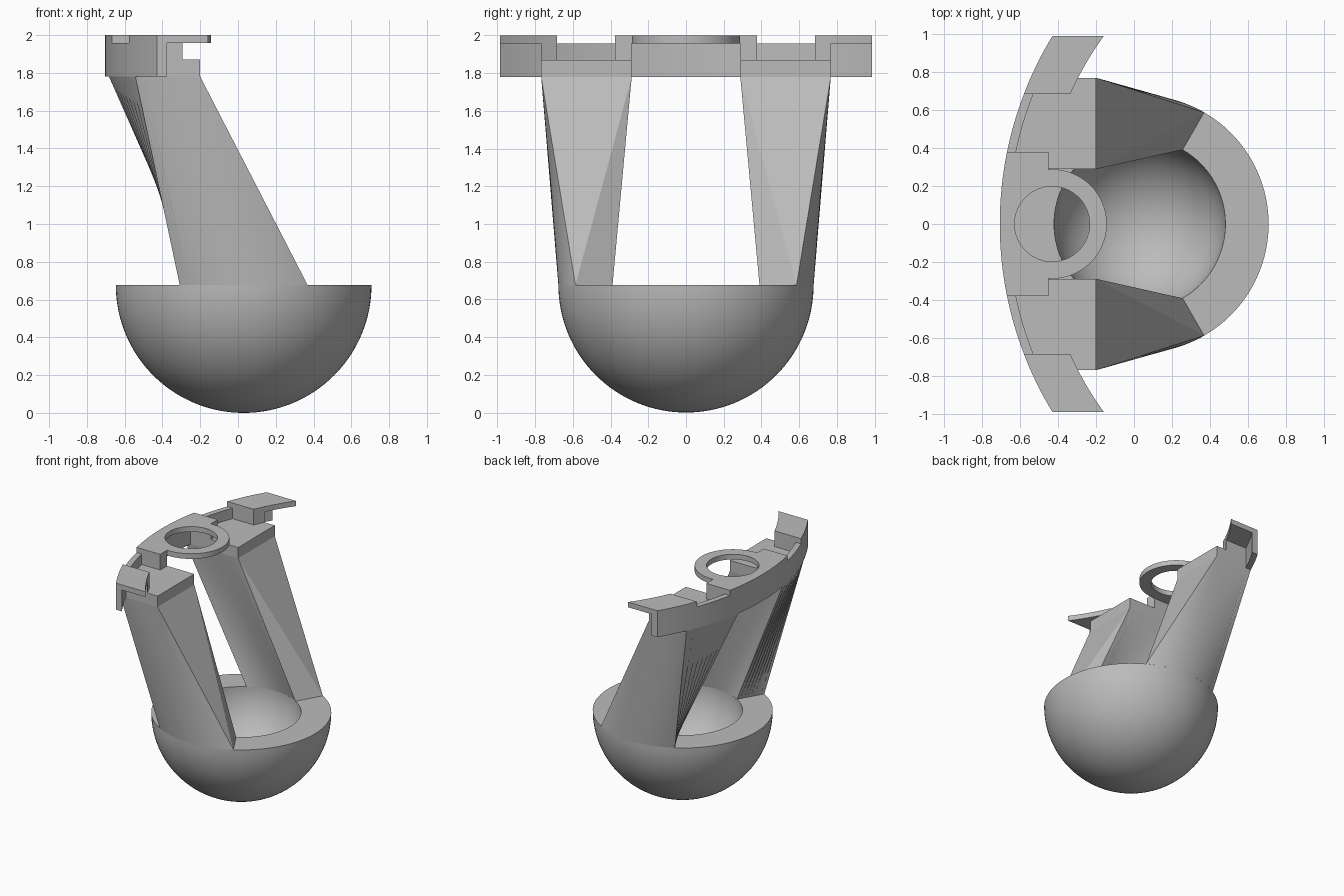
import bpy, bmesh, math
from mathutils import Vector

if "Cube" in bpy.data.objects:
    bpy.data.objects.remove(bpy.data.objects["Cube"], do_unlink=True)

grey = bpy.data.materials.new("plain_grey")
grey.use_nodes = True
colour = (0.5, 0.5, 0.5, 1)
grey.diffuse_color = colour
grey.node_tree.nodes["Principled BSDF"].inputs["Base Color"].default_value = colour

BOWL_X, BOWL_R, CAVITY_R = 0.03, 0.677, 0.45
RIM_Z = BOWL_R
ARC_X, ARC_R = 1.196, 1.901          # centre and radius of the curved back
WALL_R = ARC_R - 0.046               # inner face of the back wall
WING_R = ARC_R - 0.225               # front edge of the wings
BASE, BLOCK_TOP, PLATE, TOP = 1.78, 1.87, 1.957, 2.0
IN_Y, OUT_Y, FRONT_X = 0.288, 0.768, -0.2


def finish(name, bm, mirror=False):
    bmesh.ops.remove_doubles(bm, verts=bm.verts, dist=1e-5)
    bmesh.ops.recalc_face_normals(bm, faces=bm.faces)
    mesh = bpy.data.meshes.new(name)
    bm.to_mesh(mesh)
    bm.free()
    mesh.materials.append(grey)
    ob = bpy.data.objects.new(name, mesh)
    bpy.context.collection.objects.link(ob)
    bpy.ops.object.select_all(action='DESELECT')
    ob.select_set(True)
    bpy.context.view_layer.objects.active = ob
    bpy.ops.object.shade_smooth_by_angle(angle=math.radians(25))
    if mirror:
        mod = ob.modifiers.new("Mirror", 'MIRROR')
        mod.use_axis = (False, True, False)
        mod.use_clip = False
        mod.use_mirror_merge = False
    return ob


def lerp(a, b, t):
    return a + (b - a) * t


def arc_x(y, r):
    return ARC_X - math.sqrt(r * r - y * y)


def arc(y0, y1, r, n=16):
    ys = [lerp(y0, y1, i / n) for i in range(n + 1)]
    return [(arc_x(y, r), y) for y in ys]


def circle(x, r, a0, a1, n):
    angles = [math.radians(lerp(a0, a1, i / n)) for i in range(n + 1)]
    return [(x + r * math.cos(a), r * math.sin(a)) for a in angles]


def slab(name, loops, z0, z1, mirror=False):
    """Flat outline, with optional hole loops, extruded upward."""
    bm = bmesh.new()
    edges = []
    for loop in loops:
        vs = [bm.verts.new((x, y, z0)) for x, y in loop]
        edges += [bm.edges.new((vs[i - 1], vs[i])) for i in range(len(vs))]
    bmesh.ops.triangle_fill(bm, edges=edges, use_beauty=True)
    out = bmesh.ops.extrude_face_region(bm, geom=bm.faces[:])
    top = [g for g in out["geom"] if isinstance(g, bmesh.types.BMVert)]
    bmesh.ops.translate(bm, verts=top, vec=(0, 0, z1 - z0))
    return finish(name, bm, mirror)


# Hollow hemispherical bowl
bm = bmesh.new()
steps = 32
quarter = [i / steps * math.pi / 2 for i in range(steps + 1)]
profile = [(BOWL_R * math.sin(a), -BOWL_R * math.cos(a)) for a in quarter]
profile += [(CAVITY_R * math.sin(a), -CAVITY_R * math.cos(a)) for a in reversed(quarter)]
verts = [bm.verts.new((BOWL_X + x, 0, RIM_Z + z)) for x, z in profile]
edges = [bm.edges.new(pair) for pair in zip(verts, verts[1:])]
bmesh.ops.spin(bm, geom=verts + edges, cent=(BOWL_X, 0, 0), axis=(0, 0, 1),
               angle=2 * math.pi, steps=96)
finish("bowl", bm)

# Leaning arms, lofted from a sector of the rim to the block above
n, m = 36, 8
low_out = circle(BOWL_X, BOWL_R, 60, 120, n)
low_in = circle(BOWL_X, CAVITY_R, 120, 60, n)
back = arc(OUT_Y, IN_Y, ARC_R, m)
high, low = [], []
for i in range(n + 1):
    t = max(0, (i / n - 1 / 3) * 1.5)
    high.append((lerp(FRONT_X, back[0][0], t), OUT_Y))
    low.append(low_out[i])
for i in range(1, m):
    high.append(back[i])
    low.append(tuple(Vector(low_out[-1]).lerp(Vector(low_in[0]), i / m)))
for i in range(n + 1):
    high.append((lerp(back[-1][0], FRONT_X, i / n), IN_Y))
    low.append(low_in[i])

bm = bmesh.new()
hv = [bm.verts.new((x, y, BASE)) for x, y in high]
lv = [bm.verts.new((x, y, RIM_Z)) for x, y in low]
for i in range(len(hv) - 1):
    bm.faces.new((hv[i], lv[i], lv[i + 1]))
    bm.faces.new((hv[i], lv[i + 1], hv[i + 1]))
bm.faces.new((hv[-1], lv[0], hv[0]))
bm.faces.new((hv[-1], lv[-1], lv[0]))
bmesh.ops.dissolve_degenerate(bm, dist=1e-5, edges=bm.edges)
finish("arms", bm, True)

# Blocks on top of the arms
slab("arm_blocks", [arc(IN_Y, OUT_Y, WALL_R) + [(FRONT_X, OUT_Y), (FRONT_X, IN_Y)]],
     BASE, BLOCK_TOP, True)

# Curved back wall, whole width
END_Y = 0.987
slab("back_wall", [arc(-END_Y, END_Y, ARC_R, 48) + arc(END_Y, -END_Y, WALL_R, 48)],
     BASE, PLATE)

# Wing plates and the posts that carry them
WING_Y = 0.683
slab("wing_plates", [arc(WING_Y, END_Y, ARC_R) + arc(END_Y, WING_Y, WING_R)],
     PLATE, TOP, True)
slab("wing_posts", [arc(WING_Y, OUT_Y, WALL_R) + arc(OUT_Y, WING_Y, WING_R)],
     BLOCK_TOP, PLATE, True)

# Centre plate with its ring, and the posts under it
MID_Y, MID_X, RING_X, RING_R, HOLE_R = 0.377, -0.45, -0.43, 0.287, 0.197
slab("centre_posts", [arc(IN_Y, MID_Y, WALL_R) + [(MID_X, MID_Y), (MID_X, IN_Y)]],
     BLOCK_TOP, PLATE, True)
outline = arc(-MID_Y, MID_Y, ARC_R, 24) + [(MID_X, MID_Y), (MID_X, RING_R)]
outline += circle(RING_X, RING_R, 90, -90, 40) + [(MID_X, -RING_R), (MID_X, -MID_Y)]
hole = circle(RING_X, HOLE_R, 0, 360, 64)[:-1]
slab("centre_ring_plate", [outline, hole], PLATE, TOP)
